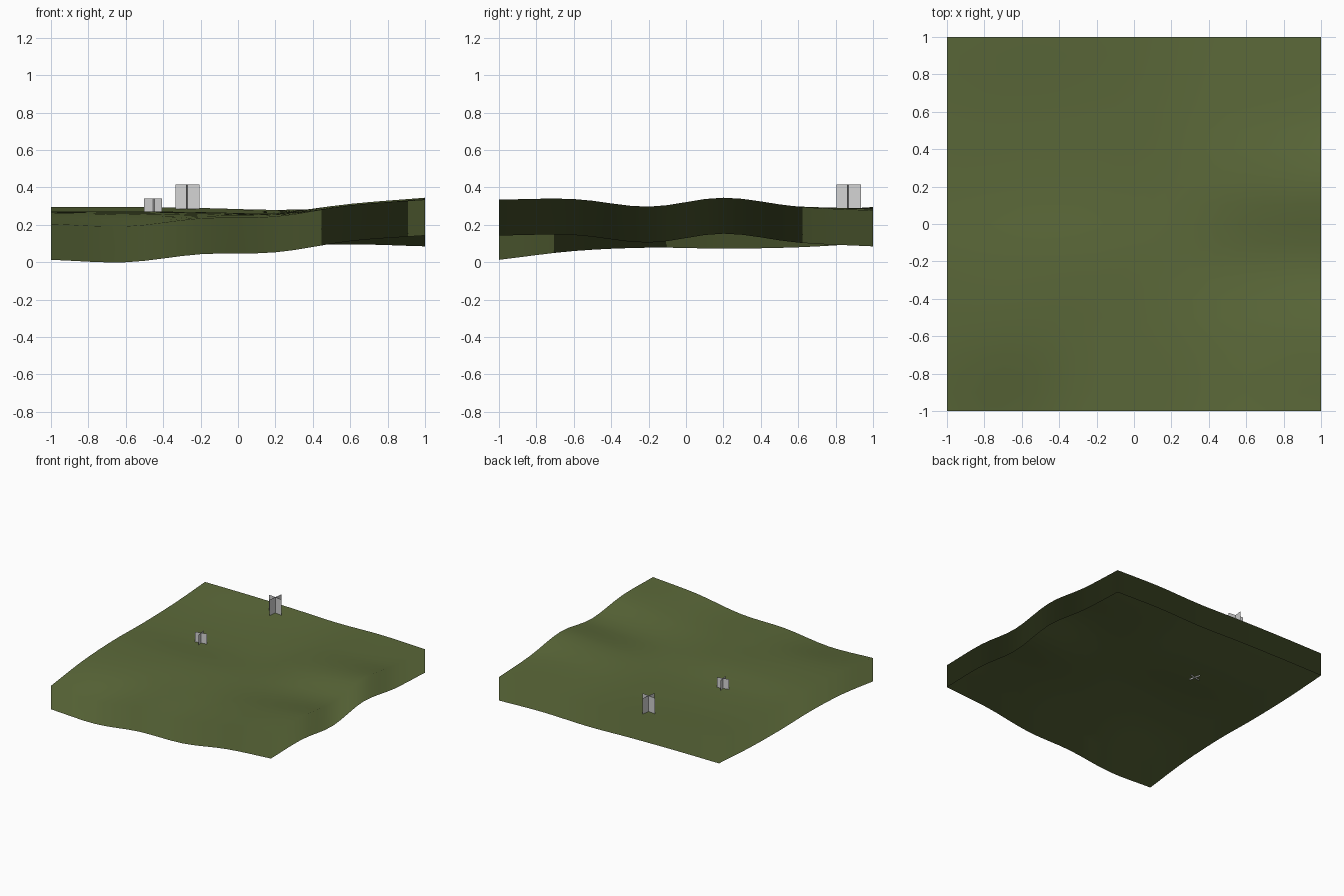
import bpy
import bmesh
import math
from mathutils import Vector

if "Cube" in bpy.data.objects:
    bpy.data.objects.remove(bpy.data.objects["Cube"], do_unlink=True)

# Control heights: rows run front to back, columns run from -x to +x
HEIGHTS = [
    [.205, .192, .235, .245, .305, .335],
    [.252, .255, .255, .260, .298, .338],
    [.270, .272, .268, .260, .275, .297],
    [.265, .257, .255, .262, .312, .345],
    [.272, .265, .265, .270, .296, .297],
    [.295, .295, .290, .280, .288, .277],
]
SKIRT = .192


def material(name, rgb):
    mat = bpy.data.materials.new(name)
    mat.use_nodes = True
    mat.diffuse_color = (*rgb, 1)
    bsdf = mat.node_tree.nodes["Principled BSDF"]
    bsdf.inputs["Base Color"].default_value = (*rgb, 1)
    bsdf.inputs["Roughness"].default_value = 1
    return mat


def make_object(name, bm, mat):
    mesh = bpy.data.meshes.new(name)
    bm.to_mesh(mesh)
    bm.free()
    mesh.materials.append(mat)
    obj = bpy.data.objects.new(name, mesh)
    bpy.context.collection.objects.link(obj)
    return obj


def spline(values, t):
    """Smooth curve through evenly spaced values, t from -1 to 1."""
    ext = [2 * values[0] - values[1], *values, 2 * values[-1] - values[-2]]
    s = (t + 1) / 2 * (len(values) - 1)
    i = max(0, min(int(s), len(values) - 2))
    u = s - i
    a, b, c, d = ext[i:i + 4]
    return b + u / 2 * (c - a + u * (2*a - 5*b + 4*c - d + u * (3*(b - c) + d - a)))


def height(x, y):
    return spline([spline(row, x) for row in HEIGHTS], y)


def slope_normal(x, y, e=.02):
    dx = height(x + e, y) - height(x - e, y)
    dy = height(x, y + e) - height(x, y - e)
    return Vector((-dx, -dy, 2 * e)).normalized()


grass_green = material("grass green", (.105, .140, .041))
pale_grey = material("pale grey", (.65, .65, .65))

# Rolling ground sheet with a skirt round its border, open underneath
bm = bmesh.new()
bmesh.ops.create_grid(bm, x_segments=20, y_segments=20, size=1)
for v in bm.verts:
    v.co.z = height(v.co.x, v.co.y)
border = [e for e in bm.edges if e.is_boundary]
skirt = bmesh.ops.extrude_edge_only(bm, edges=border)["geom"]
for v in skirt:
    if isinstance(v, bmesh.types.BMVert):
        v.co.z -= SKIRT
for f in bm.faces:
    f.smooth = True
ground = make_object("ground", bm, grass_green)
# The skirt shades softly as a continuation of the ground
ground.data.normals_split_custom_set_from_vertices(
    [slope_normal(v.co.x, v.co.y) for v in ground.data.vertices])


# Tufts made of two crossed upright cards
def tuft(name, x, y, half, bottom, top, turn):
    bm = bmesh.new()
    for angle in (turn, turn + 90):
        a = math.radians(angle)
        arm = Vector((math.cos(a), math.sin(a), 0)) * half
        centre = Vector((x, y, 0))
        corners = [(-1, bottom), (1, bottom), (1, top), (-1, top)]
        bm.faces.new([bm.verts.new(centre + arm * side + Vector((0, 0, z)))
                      for side, z in corners])
    make_object(name, bm, pale_grey)


tuft("back_tuft", -.27, .87, .065, .285, .415, -8)
tuft("middle_tuft", -.455, .17, .05, .245, .34, 12)
